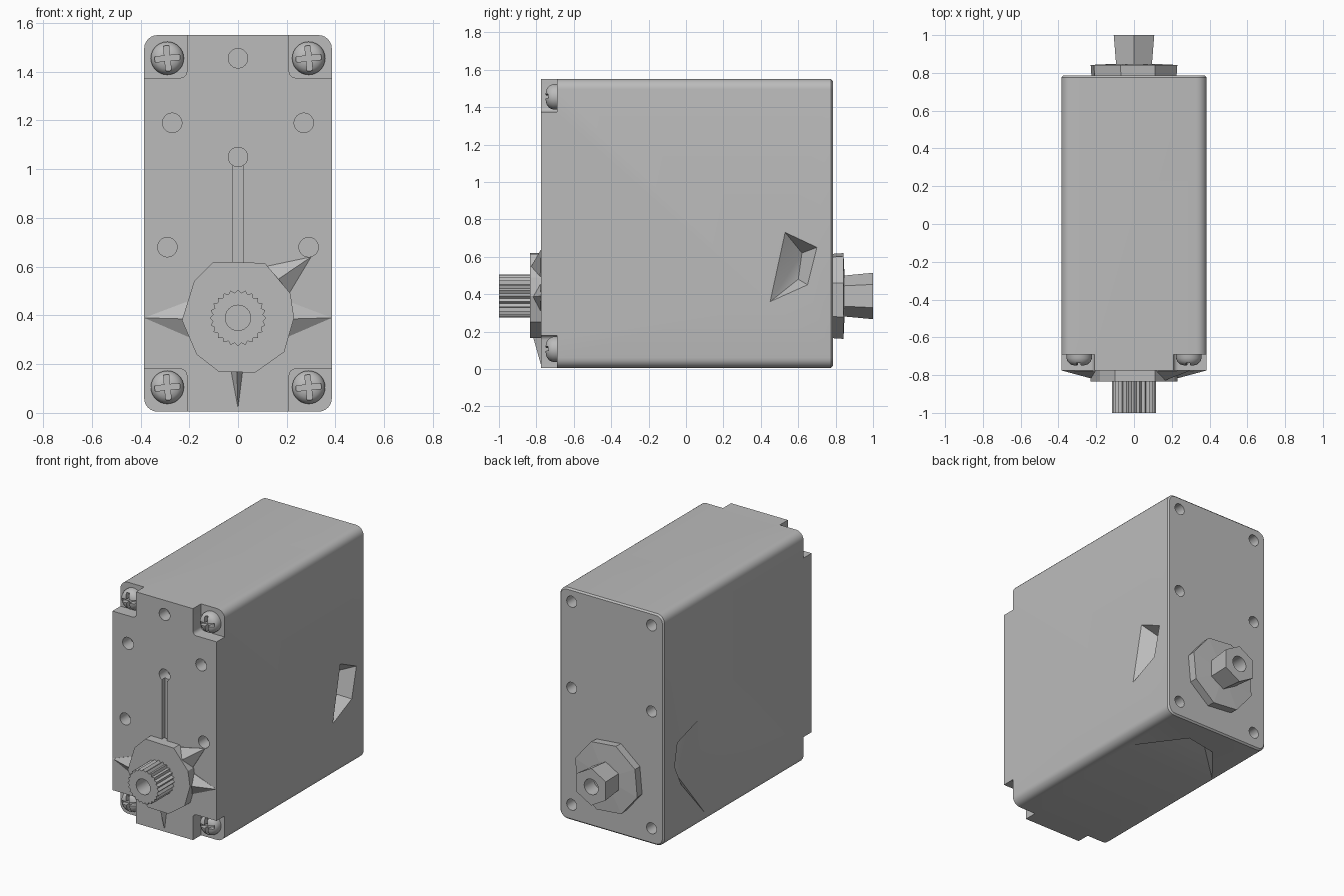
import bpy, bmesh
from math import sin, cos, pi, radians
from mathutils import Vector

if "Cube" in bpy.data.objects:
    bpy.data.objects.remove(bpy.data.objects["Cube"])

grey = bpy.data.materials.new("plain_grey")
grey.use_nodes = True
GREY = (0.5, 0.5, 0.5, 1)
grey.diffuse_color = GREY
grey.node_tree.nodes["Principled BSDF"].inputs["Base Color"].default_value = GREY


def finish(name, bm):
    bmesh.ops.recalc_face_normals(bm, faces=bm.faces)
    me = bpy.data.meshes.new(name)
    bm.to_mesh(me)
    bm.free()
    me.materials.append(grey)
    ob = bpy.data.objects.new(name, me)
    bpy.context.scene.collection.objects.link(ob)
    return ob


def ring(x, z, r, n, turn=0.0, r2=None):
    """Circle of n points; r2 gives every other point its own radius."""
    radii = (r, r if r2 is None else r2)
    return [(x + radii[i % 2] * cos(turn + 2 * pi * i / n),
             z + radii[i % 2] * sin(turn + 2 * pi * i / n)) for i in range(n)]


def round_rect(x0, x1, z0, z1, r, n=6):
    pts = []
    corners = [(x1 - r, z1 - r), (x0 + r, z1 - r), (x0 + r, z0 + r), (x1 - r, z0 + r)]
    for k, (cx, cz) in enumerate(corners):
        for i in range(n + 1):
            a = pi / 2 * (k + i / n)
            pts.append((cx + r * cos(a), cz + r * sin(a)))
    return pts


def loft(bm, sections):
    """Skin matching (x, z) outlines placed at rising y, with end caps."""
    loops = [[bm.verts.new((x, y, z)) for x, z in pts] for pts, y in sections]
    n = len(loops[0])
    for a, b in zip(loops, loops[1:]):
        for i in range(n):
            j = (i + 1) % n
            bm.faces.new((a[i], a[j], b[j], b[i]))
    bm.faces.new(loops[0])
    bm.faces.new(loops[-1])


def solid(name, *sections):
    bm = bmesh.new()
    loft(bm, sections)
    return finish(name, bm)


def hull(name, points):
    bm = bmesh.new()
    for p in points:
        bm.verts.new(p)
    res = bmesh.ops.convex_hull(bm, input=bm.verts)
    spare = {v for v in res["geom_interior"] if isinstance(v, bmesh.types.BMVert)}
    bmesh.ops.delete(bm, geom=list(spare), context='VERTS')
    return finish(name, bm)


def cut(ob, *cutters):
    for c in cutters:
        mod = ob.modifiers.new("cut", 'BOOLEAN')
        mod.operation, mod.solver, mod.object = 'DIFFERENCE', 'EXACT', c
        bpy.context.view_layer.update()
        dg = bpy.context.evaluated_depsgraph_get()
        me = bpy.data.meshes.new_from_object(ob.evaluated_get(dg))
        ob.modifiers.clear()
        ob.data = me
        bpy.data.objects.remove(c)


def smooth(ob, angle=30):
    bpy.ops.object.select_all(action='DESELECT')
    ob.select_set(True)
    bpy.context.view_layer.objects.active = ob
    bpy.ops.object.shade_smooth_by_angle(angle=radians(angle))


# Case: rounded along its length, with a small edge at the back
W, FRONT, BACK, LOW, TOP = 0.385, -0.775, 0.785, 0.005, 1.55
case = solid("case",
             (round_rect(-W, W, LOW, TOP, 0.055), FRONT),
             (round_rect(-W, W, LOW, TOP, 0.055), BACK - 0.01),
             (round_rect(-W + 0.01, W - 0.01, LOW + 0.01, TOP - 0.01, 0.045), BACK))

# Stepped corners for the screws
bm = bmesh.new()
for s in (-1, 1):
    xs = sorted((s * 0.21, s * 0.6))
    for z0, z1 in ((1.375, 1.8), (-0.2, 0.18)):
        pts = round_rect(*xs, z0, z1, 0.025, 4)
        loft(bm, [(pts, -0.9), (pts, -0.69)])
cut(case, finish("corner_cutter", bm))

# Mounting holes on both ends and the keyhole groove
bm = bmesh.new()
front_holes = [(0, 1.455)] + [(s * x, z) for s in (-1, 1) for x, z in ((0.27, 1.19), (0.29, 0.68))]
for x, z in front_holes + [(0, 1.05)]:
    pts = ring(x, z, 0.04, 24)
    loft(bm, [(pts, -0.9), (pts, -0.69)])
for x in (-0.295, 0.295):
    for z in (0.11, 0.89, 1.465):
        pts = ring(x, z, 0.037, 24)
        loft(bm, [(pts, 0.68), (pts, 0.9)])
slot = round_rect(-0.02, 0.02, 0.5, 1.04, 0.004, 1)
cut(case, finish("hole_cutter", bm), solid("slot_cutter", (slot, -0.9), (slot, -0.74)))

# Angular dents in both sides and underneath
right_rim = [(0.53, 0.73), (0.70, 0.65), (0.65, 0.45), (0.45, 0.36)]
left_rim = [(0.41, 0.72), (0.64, 0.65), (0.67, 0.50), (0.60, 0.355), (0.34, 0.06)]
base_rim = [(0.30, 0.32), (0.08, 0.62), (-0.14, 0.58), (-0.345, 0.33)]


def dent(rim, place, surface, out, deep):
    pts = [place(surface + out * k, p) for p in rim for k in (0, 0.01)]
    return hull("dent_cutter", pts + [place(surface - out * d, p) for p, d in deep])


def on_side(depth, p):
    return (depth, p[0], p[1])


def on_base(depth, p):
    return (p[0], p[1], depth)


cut(case,
    dent(right_rim, on_side, W, 1, [((0.62, 0.62), 0.10), ((0.60, 0.48), 0.08)]),
    dent(left_rim, on_side, -W, -1, [((0.61, 0.58), 0.08), ((0.58, 0.42), 0.07)]),
    dent(base_rim, on_base, LOW, -1, [((0.06, 0.57), 0.08), ((-0.10, 0.54), 0.07)]))
smooth(case)

# Faceted front boss
AXIS = 0.39
rim = [(-0.10, 0.62), (0.11, 0.615), (0.215, 0.49), (0.23, 0.39), (0.19, 0.25),
       (0.07, 0.165), (-0.08, 0.17), (-0.17, 0.24), (-0.23, 0.38), (-0.18, 0.54)]
solid("front_boss", (rim, -0.835), (rim, -0.75))


# Pointed fins running from the boss across the front face
def fin(name, tip, a, b, height):
    mid = ((a[0] + b[0]) / 2, (a[1] + b[1]) / 2)
    hull(name, [(tip[0], FRONT, tip[1]), (tip[0], FRONT + 0.02, tip[1]),
                (mid[0], height, mid[1])]
         + [(p[0], y, p[1]) for p in (a, b) for y in (FRONT + 0.02, FRONT - 0.005)])


for s, side in ((1, "left"), (-1, "right")):
    fin(side + "_fin", (s * W, 0.39), (s * 0.20, 0.46), (s * 0.20, 0.31), -0.825)
fin("upper_fin", (0.30, 0.64), (0.11, 0.60), (0.21, 0.49), -0.83)
fin("lower_fin", (0, 0.02), (-0.03, 0.18), (0.02, 0.18), -0.82)

# Splined output shaft with a bore
teeth = ring(0, AXIS, 0.116, 48, 0, 0.103)
shaft = solid("output_shaft", (teeth, -1), (teeth, -0.8))
bore = ring(0, AXIS, 0.052, 24)
cut(shaft, solid("bore_cutter", (bore, -1.1), (bore, -0.86)))
smooth(shaft, 20)

# Rear flange and six sided stub with a bore
solid("rear_flange", (ring(0, AXIS, 0.235, 8, 0.3), 0.77),
      (ring(0, AXIS, 0.24, 8, 0.3), 0.842), (ring(0, AXIS, 0.11, 8, 0.3), 0.848))
stub = solid("rear_stub", (ring(0, AXIS, 0.105, 6, pi / 6), 0.8),
             (ring(0, AXIS, 0.124, 6, pi / 6), 1))
cut(stub, solid("bore_cutter", (bore, 0.9), (bore, 1.1)))
smooth(stub, 20)

# Domed corner screws with cross recesses
profile = [(0.022, -0.75), (0.045, -0.744), (0.06, -0.73), (0.068, -0.71), (0.068, -0.68)]
arm, half = 0.052, 0.011
quarter = [(arm, -half), (arm, half), (half, half)]
cross = []
for k in range(4):
    c, s = cos(k * pi / 2 + 0.1), sin(k * pi / 2 + 0.1)
    cross += [(x * c - z * s, x * s + z * c) for x, z in quarter]
screw = solid("corner_screw", *[(ring(0, 0, r, 28), y) for r, y in profile])
cut(screw, solid("cross_cutter", (cross, -0.8), (cross, -0.715)))
smooth(screw)
spots = [(sx * 0.29, z) for sx in (-1, 1) for z in (0.105, 1.455)]
for x, z in spots[1:]:
    twin = screw.copy()
    bpy.context.scene.collection.objects.link(twin)
    twin.location = Vector((x, 0, z))
screw.location = Vector((spots[0][0], 0, spots[0][1]))
